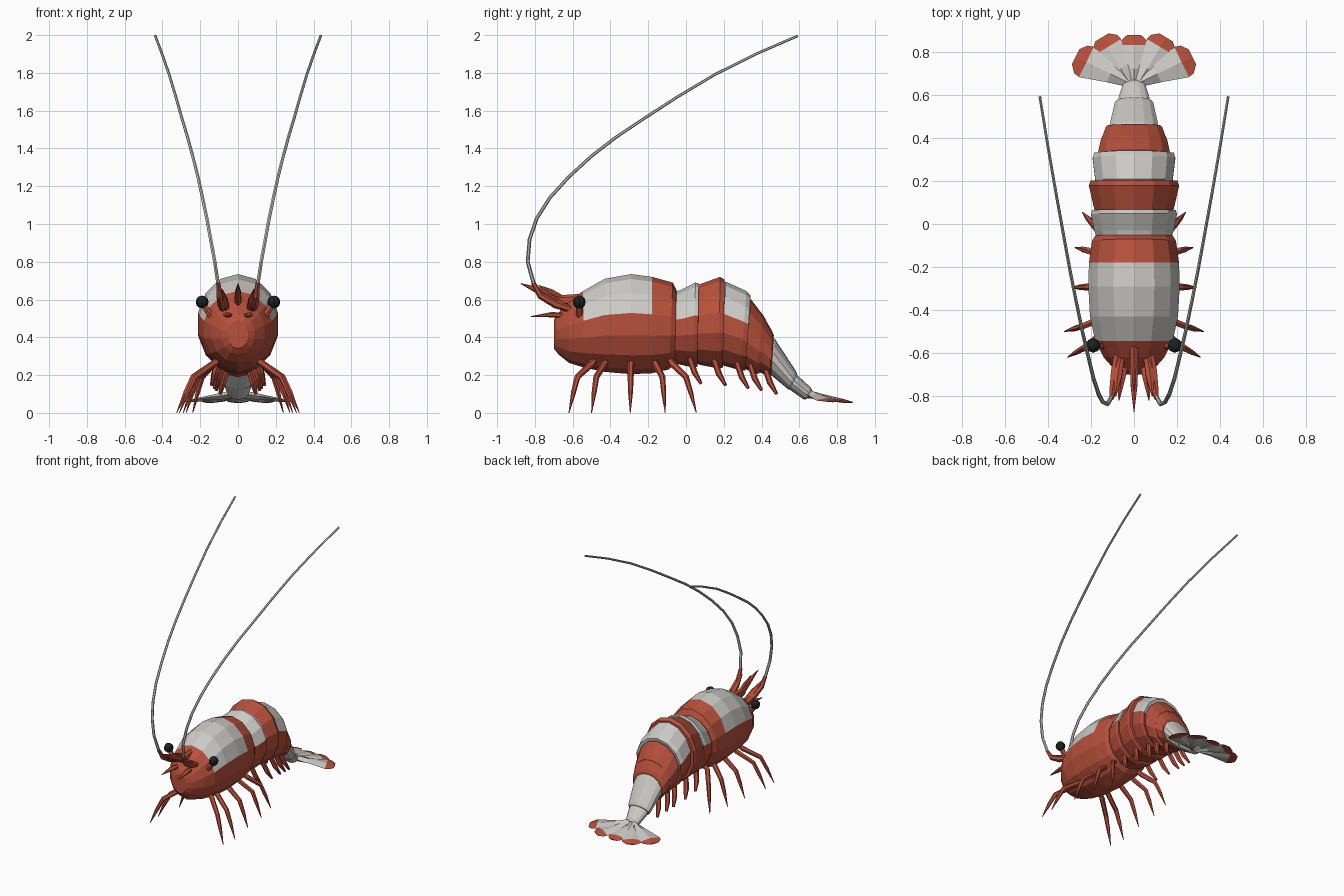
import bpy, bmesh, math
from mathutils import Vector


def material(name, rgb):
    m = bpy.data.materials.new(name)
    m.diffuse_color = (*rgb, 1)
    return m


RED = material("shell_red", (0.48, 0.08, 0.045))
WHITE = material("pale_grey", (0.60, 0.59, 0.56))
BLACK = material("eye_black", (0.012, 0.016, 0.016))


def finish(bm, name, mats, mirror=False):
    bmesh.ops.recalc_face_normals(bm, faces=bm.faces)
    me = bpy.data.meshes.new(name)
    bm.to_mesh(me)
    bm.free()
    for m in mats:
        me.materials.append(m)
    ob = bpy.data.objects.new(name, me)
    bpy.context.collection.objects.link(ob)
    if mirror:
        mod = ob.modifiers.new("mirror", "MIRROR")
        mod.use_mirror_merge = False
        mod.use_clip = False
    return ob


def skin(bm, rings, rule=None):
    """Join rings of points with quads and cap both ends."""
    vs = [[bm.verts.new(p) for p in r] for r in rings]
    n = len(vs[0])
    for i in range(len(vs) - 1):
        for k in range(n):
            j = (k + 1) % n
            f = bm.faces.new((vs[i][k], vs[i][j], vs[i + 1][j], vs[i + 1][k]))
            if rule:
                f.material_index = int(rule(i, k))
    bm.faces.new(vs[0])
    last = bm.faces.new(vs[-1])
    if rule:
        last.material_index = int(rule(len(vs) - 2, n // 2))


SIDES = 14


def shell(name, rings, rule=lambda i, k: False):
    """Body tube; each ring is (top y, top z, bottom y, bottom z, half width)."""
    pts = []
    for yt, zt, yb, zb, w in rings:
        c = Vector((0, (yt + yb) / 2, (zt + zb) / 2))
        h = Vector((0, yt, zt)) - c
        pts.append([c + h * math.cos(a) + Vector((w * math.sin(a), 0, 0))
                    for a in (2 * math.pi * k / SIDES for k in range(SIDES))])
    bm = bmesh.new()
    skin(bm, pts, rule)
    return finish(bm, name, [RED, WHITE])


def limb(name, path, radii, mat=RED, sides=6, mirror=True, flat=1.0):
    """Tapered rod along a path; flat scales it along the second cross axis."""
    pts = [Vector(p) for p in path]
    rings = []
    for i, p in enumerate(pts):
        t = (pts[min(i + 1, len(pts) - 1)] - pts[max(i - 1, 0)]).normalized()
        u = t.cross(Vector((1, 0, 0))).normalized()
        v = t.cross(u)
        rings.append([p + radii[i] * (u * math.cos(a) + v * math.sin(a) * flat)
                      for a in (2 * math.pi * k / sides for k in range(sides))])
    bm = bmesh.new()
    skin(bm, rings)
    return finish(bm, name, [mat], mirror)


def upper(k):
    """Faces on the back, above the third edge from the ridge."""
    return k < 3 or k >= SIDES - 3


# Head and carapace with a pale saddle
shell("carapace", [
    (-0.70, 0.49, -0.70, 0.34, 0.055), (-0.685, 0.52, -0.675, 0.31, 0.09),
    (-0.62, 0.59, -0.62, 0.265, 0.145), (-0.545, 0.645, -0.54, 0.24, 0.185),
    (-0.43, 0.71, -0.43, 0.217, 0.21), (-0.29, 0.735, -0.29, 0.205, 0.218),
    (-0.18, 0.72, -0.18, 0.21, 0.215), (-0.07, 0.69, -0.09, 0.23, 0.20),
    (-0.05, 0.65, -0.06, 0.26, 0.185)],
    lambda i, k: 3 <= i <= 5 and upper(k))

# Abdomen, each segment flaring toward its rear lip
shell("abdomen_segment_1", [
    (-0.07, 0.64, -0.07, 0.26, 0.175), (-0.03, 0.65, -0.03, 0.255, 0.19),
    (0.05, 0.69, 0.04, 0.24, 0.205), (0.068, 0.685, 0.06, 0.245, 0.20),
    (0.07, 0.64, 0.06, 0.28, 0.18)],
    lambda i, k: upper(k))
shell("abdomen_segment_2", [
    (0.04, 0.66, 0.04, 0.27, 0.18), (0.07, 0.68, 0.07, 0.255, 0.19),
    (0.18, 0.72, 0.175, 0.235, 0.215), (0.205, 0.705, 0.195, 0.24, 0.208),
    (0.205, 0.66, 0.195, 0.28, 0.18)])
shell("abdomen_segment_3", [
    (0.18, 0.68, 0.18, 0.26, 0.18), (0.21, 0.695, 0.20, 0.25, 0.185),
    (0.32, 0.645, 0.29, 0.225, 0.197), (0.342, 0.622, 0.315, 0.225, 0.19),
    (0.335, 0.58, 0.31, 0.26, 0.165)],
    lambda i, k: upper(k))
shell("abdomen_segment_4", [
    (0.31, 0.61, 0.29, 0.25, 0.16), (0.345, 0.60, 0.31, 0.235, 0.172),
    (0.41, 0.515, 0.37, 0.205, 0.158), (0.425, 0.49, 0.39, 0.21, 0.15)])
shell("abdomen_segment_5", [
    (0.39, 0.51, 0.37, 0.23, 0.14), (0.42, 0.495, 0.39, 0.215, 0.15),
    (0.455, 0.435, 0.445, 0.19, 0.135), (0.465, 0.41, 0.45, 0.195, 0.125)])
shell("abdomen_segment_6", [
    (0.44, 0.42, 0.44, 0.215, 0.112), (0.475, 0.385, 0.45, 0.20, 0.115),
    (0.58, 0.225, 0.54, 0.125, 0.092), (0.59, 0.205, 0.55, 0.125, 0.085)],
    lambda i, k: True)
shell("tail_stem", [
    (0.565, 0.215, 0.535, 0.135, 0.075), (0.60, 0.19, 0.56, 0.115, 0.075),
    (0.66, 0.135, 0.625, 0.07, 0.055), (0.67, 0.115, 0.64, 0.075, 0.045)],
    lambda i, k: True)


# Tail fan: diamond-section blades with red tips
def blade(name, base, angle, length, width, z, mirror):
    d = Vector((math.sin(angle), math.cos(angle), 0))
    s = Vector((d.y, -d.x, 0))
    rings = []
    for t, w, h in ((0, 0.25, 0.022), (0.35, 0.55, 0.016), (0.8, 1, 0.010),
                    (0.9, 0.92, 0.007), (1, 0.5, 0.004)):
        c = Vector((base[0], base[1], 0.10 + (z - 0.10) * t)) + d * length * t
        up = Vector((0, 0, h))
        rings.append([c + s * width * w, c + up, c - s * width * w, c - up])
    bm = bmesh.new()
    skin(bm, rings, lambda i, k: i < 2 or (i == 2))
    tip_y = max(f.calc_center_median().dot(d) for f in bm.faces)
    for f in bm.faces:
        if f.calc_center_median().dot(d) > tip_y - length * 0.17:
            f.material_index = 0
    finish(bm, name, [RED, WHITE], mirror)


blade("tail_centre_blade", (0, 0.64), 0, 0.24, 0.062, 0.055, False)
blade("tail_inner_blade", (0.015, 0.645), math.radians(31), 0.26, 0.072, 0.055, True)
blade("tail_outer_blade", (0.02, 0.655), math.radians(64), 0.28, 0.078, 0.06, True)

# Walking legs: hip y, knee y, foot (x, y)
for n, (hy, ky, fx, fy) in enumerate((
        (-0.48, -0.575, 0.31, -0.62), (-0.42, -0.475, 0.325, -0.50),
        (-0.29, -0.293, 0.29, -0.295), (-0.17, -0.125, 0.275, -0.11),
        (-0.09, 0.00, 0.24, 0.055)), 1):
    kx = 0.13 + (fx - 0.13) * 0.55
    limb(f"walking_leg_{n}",
         [(0.09, hy, 0.29), (0.13, hy * 0.8 + ky * 0.2, 0.26), (kx, ky, 0.19),
          (kx + (fx - kx) * 0.45, ky * 0.55 + fy * 0.45, 0.11), (fx, fy, 0.0)],
         [0.017, 0.018, 0.016, 0.013, 0.002])

# Swimmerets under the abdomen
for n, (y, z, x) in enumerate(((0.03, 0.25, 0.12), (0.16, 0.24, 0.125),
                               (0.28, 0.225, 0.11), (0.35, 0.215, 0.10),
                               (0.43, 0.195, 0.08)), 1):
    limb(f"swimmeret_{n}",
         [(x - 0.02, y - 0.01, z + 0.04), (x, y + 0.015, z - 0.035),
          (x + 0.015, y + 0.05, z - 0.095)],
         [0.016, 0.016, 0.008], flat=1.2)

# Rostrum spike with a small crest
limb("rostrum", [(0, -0.56, 0.60), (0, -0.68, 0.595), (0, -0.75, 0.635), (0, -0.875, 0.685)],
     [0.03, 0.028, 0.024, 0.002], mirror=False, flat=0.75)
limb("rostrum_crest", [(0, -0.62, 0.58), (0, -0.72, 0.64), (0, -0.78, 0.675)],
     [0.022, 0.018, 0.002], mirror=False, flat=0.6)

# Antenna bases and forward feelers
limb("antenna_base", [(0.075, -0.60, 0.545), (0.088, -0.69, 0.575), (0.098, -0.77, 0.62),
                      (0.105, -0.81, 0.69)], [0.018, 0.022, 0.018, 0.012])
limb("antenna_scale", [(0.06, -0.62, 0.55), (0.075, -0.71, 0.60), (0.085, -0.80, 0.655)],
     [0.018, 0.022, 0.003])
limb("short_feeler", [(0.045, -0.63, 0.515), (0.058, -0.71, 0.52), (0.07, -0.82, 0.51)],
     [0.014, 0.014, 0.002], flat=1.6)

# Long swept antennae
path = [(0.105, -0.805, 0.68), (0.123, -0.838, 0.80), (0.145, -0.828, 0.92),
        (0.165, -0.79, 1.03), (0.188, -0.72, 1.14), (0.212, -0.62, 1.25),
        (0.24, -0.50, 1.36), (0.267, -0.37, 1.46), (0.297, -0.22, 1.56),
        (0.328, -0.05, 1.67), (0.364, 0.15, 1.79), (0.402, 0.37, 1.90),
        (0.438, 0.592, 1.996)]
limb("antenna", path, [0.0105 - 0.0003 * i for i in range(len(path))], WHITE)

# Eyes on short stalks
limb("eye_stalk", [(0.13, -0.56, 0.50), (0.165, -0.565, 0.545), (0.188, -0.565, 0.585)],
     [0.022, 0.018, 0.016])
bm = bmesh.new()
bmesh.ops.create_uvsphere(bm, u_segments=8, v_segments=6, radius=0.034)
bmesh.ops.translate(bm, verts=bm.verts, vec=(0.19, -0.565, 0.587))
finish(bm, "eye", [BLACK], True)
